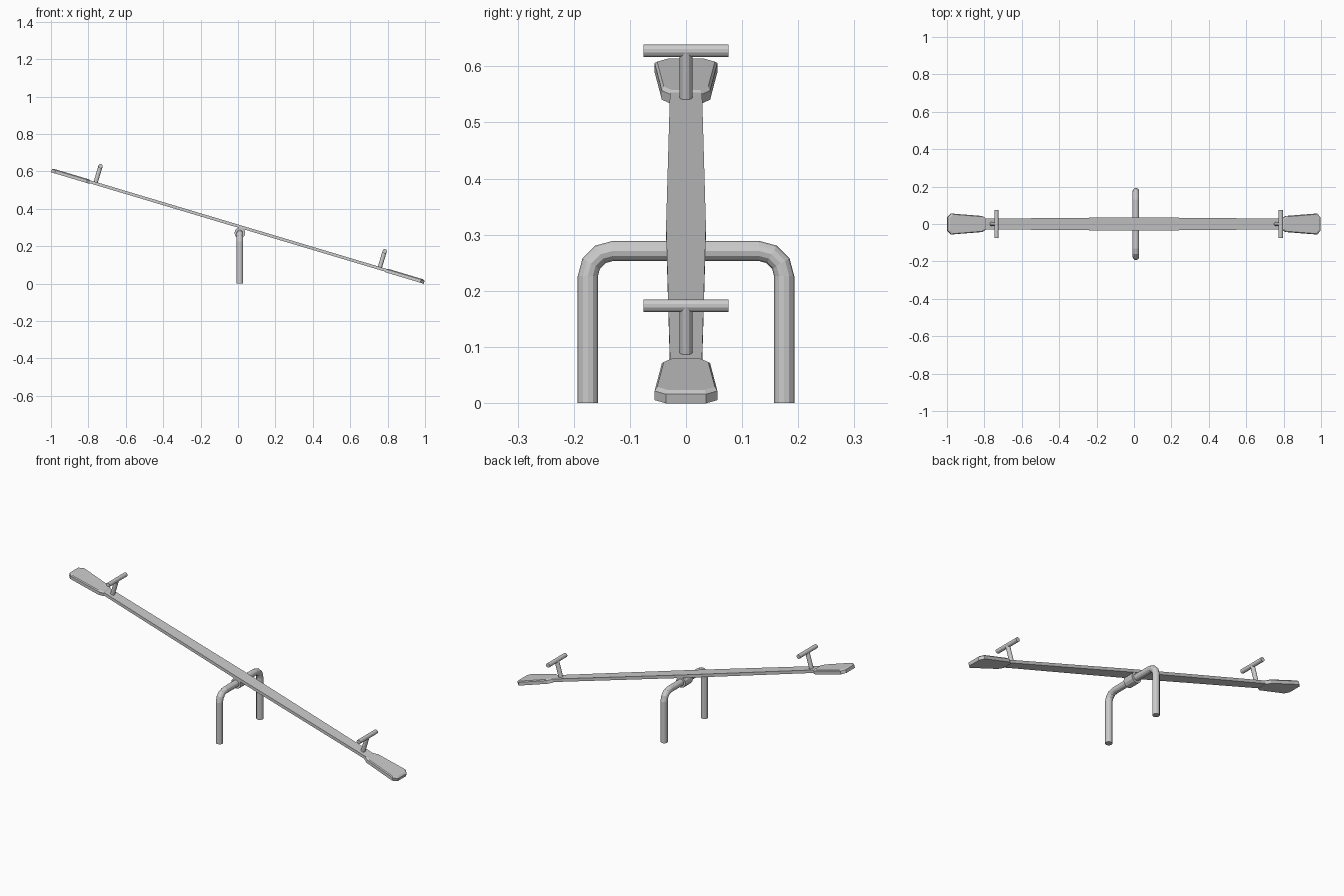
import bpy, bmesh
from math import sin, cos, pi, radians
from mathutils import Matrix, Vector

if "Cube" in bpy.data.objects:
    bpy.data.objects.remove(bpy.data.objects["Cube"])

TILT = Matrix.Translation((0, 0, 0.308)) @ Matrix.Rotation(radians(16.65), 4, 'Y')


def finish(name, bm, matrix=Matrix()):
    bmesh.ops.recalc_face_normals(bm, faces=bm.faces)
    bm.transform(matrix)
    if matrix.determinant() < 0:
        bmesh.ops.reverse_faces(bm, faces=bm.faces)
    me = bpy.data.meshes.new(name)
    bm.to_mesh(me)
    bm.free()
    ob = bpy.data.objects.new(name, me)
    bpy.context.collection.objects.link(ob)
    return ob


def loft(name, rings, matrix=Matrix()):
    """Skin matching closed rings and cap both ends."""
    bm = bmesh.new()
    loops = [[bm.verts.new(p) for p in r] for r in rings]
    n = len(loops[0])
    for a, b in zip(loops, loops[1:]):
        for i in range(n):
            j = (i + 1) % n
            bm.faces.new((a[i], a[j], b[j], b[i]))
    bm.faces.new(loops[0][::-1])
    bm.faces.new(loops[-1])
    return finish(name, bm, matrix)


def rod(name, a, b, r, matrix=Matrix(), sides=12):
    a, b = Vector(a), Vector(b)
    q = (b - a).to_track_quat('Z', 'Y')
    ring = [q @ Vector((r * cos(2 * pi * i / sides), r * sin(2 * pi * i / sides), 0))
            for i in range(sides)]
    return loft(name, [[p + v for v in ring] for p in (a, b)], matrix)


# Tapered plank
outline = [(-0.9, -0.028), (0, -0.0355), (0.9, -0.028), (0.9, 0.028), (0, 0.0355), (-0.9, 0.028)]
loft("plank", [[(x, y, z) for x, y in outline] for z in (-0.008, 0.008)], TILT)

# Seats and handles on both ends
half = [(1.04, 0.036), (1.02, 0.056), (0.848, 0.043), (0.825, 0.028)]
seat = half + [(x, -y) for x, y in reversed(half)]
for side, s in (("low", 1), ("high", -1)):
    M = TILT @ Matrix.Diagonal((s, 1, 1, 1))
    top = [(0.935 + (x - 0.935) * 0.9, y * 0.92, 0.011) for x, y in seat]
    loft(side + "_seat", [[(x, y, -0.011) for x, y in seat],
                          [(x, y, 0.006) for x, y in seat], top], M)
    u = s * 0.793 - 0.003
    rod(side + "_handle_post", (u, 0, 0), (u, 0, 0.096), 0.0115, TILT)
    rod(side + "_handle_bar", (u, -0.076, 0.096), (u, 0.076, 0.096), 0.0115, TILT)

# Bent pipe stand: centre line in y, z with the tangent angle at each point
W, H, B, R, N = 0.175, 0.271, 0.045, 0.018, 12
path = [(-W, 0, pi / 2)]
path += [(-W + B - B * cos(t), H - B + B * sin(t), pi / 2 - t) for t in (i * pi / 6 for i in range(4))]
path += [(-y, z, -t) for y, z, t in reversed(path)]
rings = []
for y, z, t in path:
    rings.append([(0.01 + R * cos(k), y - sin(t) * R * sin(k), z + cos(t) * R * sin(k))
                  for k in (2 * pi * i / N for i in range(N))])
loft("pipe_stand", rings)

# Pivot collar
rod("pivot_collar", (0.01, -0.031, H), (0.01, 0.031, H), 0.029)
